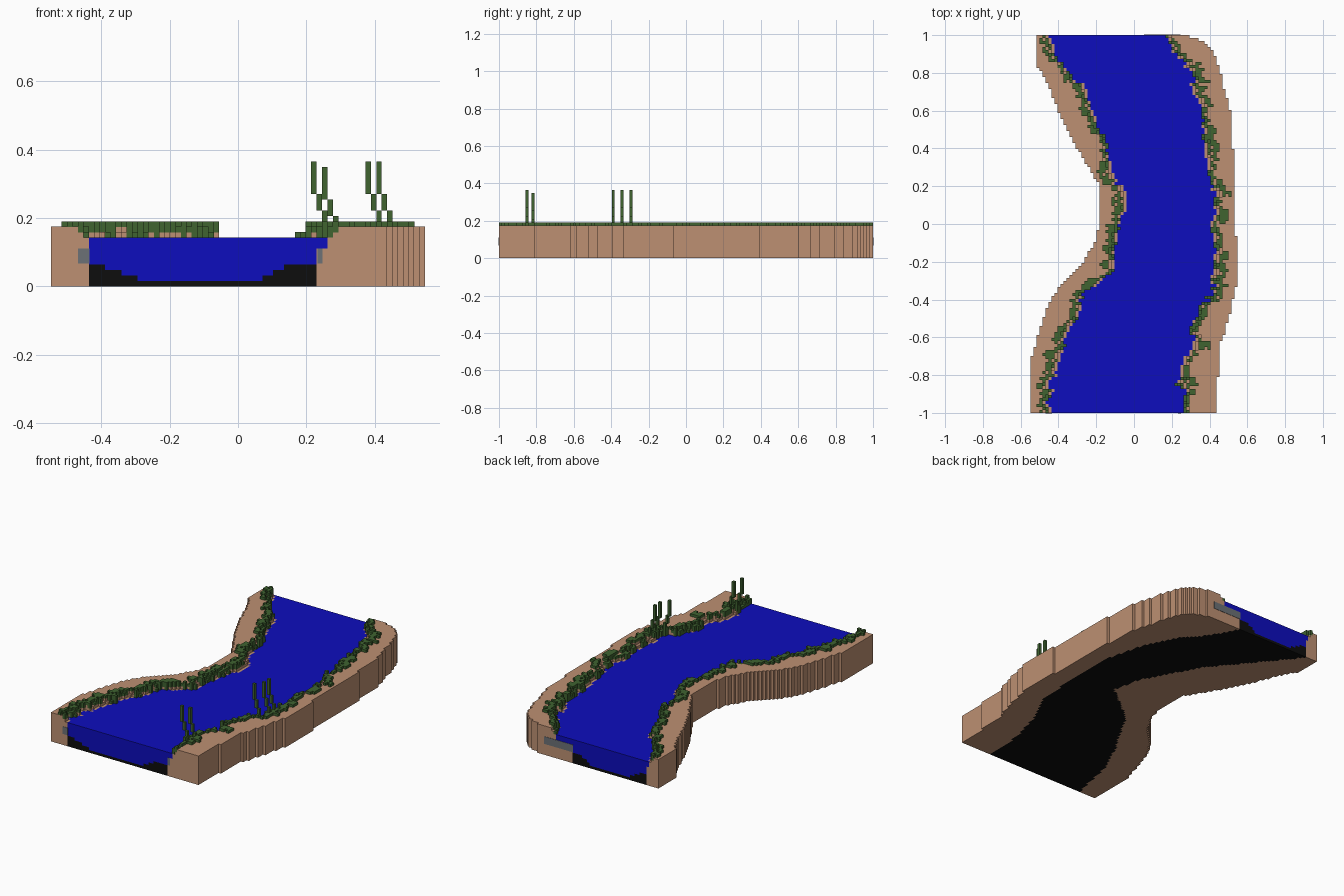
import bpy, bmesh, math, random

random.seed(7)
if "Cube" in bpy.data.objects:
    bpy.data.objects.remove(bpy.data.objects["Cube"], do_unlink=True)

ROWS = 126
V = 2.0 / ROWS                      # size of one block


def material(name, rgb):
    m = bpy.data.materials.new(name)
    m.use_nodes = True
    col = (*rgb, 1.0)
    m.diffuse_color = col
    m.node_tree.nodes["Principled BSDF"].inputs["Base Color"].default_value = col
    return m


EARTH = material("earth brown", (0.51, 0.28, 0.17))
WATER = material("river blue", (0.004, 0.004, 0.51))
BED = material("bed black", (0.004, 0.004, 0.004))
GREEN = material("plant green", (0.05, 0.125, 0.03))
ROCK = material("rock grey", (0.15, 0.165, 0.18))


def finish(name, bm, mat):
    bmesh.ops.recalc_face_normals(bm, faces=bm.faces[:])
    me = bpy.data.meshes.new(name)
    bm.to_mesh(me)
    bm.free()
    me.materials.append(mat)
    ob = bpy.data.objects.new(name, me)
    bpy.context.collection.objects.link(ob)
    return ob


def px(i):
    return (i + 0.5) * V


def rows_from(points, jitter=False):
    """Block column for every row, read along a (y, x) profile."""
    out, off = [], 0
    for j in range(ROWS):
        y = -1 + (j + 0.5) * V
        x = points[-1][1]
        if y <= points[0][0]:
            x = points[0][1]
        else:
            for (y0, x0), (y1, x1) in zip(points, points[1:]):
                if y0 <= y <= y1:
                    x = x0 + (x1 - x0) * (y - y0) / (y1 - y0)
                    break
        if jitter and random.random() < 0.35:
            off = random.choice((-1, 0, 0, 1))
        out.append(round(x / V - 0.5) + off)
    return out


def shift(rows, d):
    return [r + d for r in rows]


def slab(name, left, right, z0, z1, mat):
    """Stepped outline between two edges, extruded from layer z0 to z1."""
    def side(edge):
        pts = []
        for j, e in enumerate(edge):
            if j == 0 or edge[j - 1] != e:
                if j:
                    pts.append((px(edge[j - 1]), -1 + j * V))
                pts.append((px(e), -1 + j * V))
        pts.append((px(edge[-1]), 1.0))
        return pts
    outline = side(right) + side(left)[::-1]
    bm = bmesh.new()
    f = bm.faces.new([bm.verts.new((x, y, z0 * V)) for x, y in outline])
    top = bmesh.ops.extrude_face_region(bm, geom=[f])["geom"]
    verts = [g for g in top if isinstance(g, bmesh.types.BMVert)]
    bmesh.ops.translate(bm, verts=verts, vec=(0, 0, (z1 - z0) * V))
    bmesh.ops.triangulate(bm, faces=[g for g in bm.faces if len(g.verts) > 4])
    return finish(name, bm, mat)


def box(bm, x0, x1, y0, y1, z0, z1):
    v = bmesh.ops.create_cube(bm, size=1)["verts"]
    bmesh.ops.scale(bm, verts=v, vec=(x1 - x0, y1 - y0, z1 - z0))
    bmesh.ops.translate(bm, verts=v, vec=((x0 + x1) / 2, (y0 + y1) / 2, (z0 + z1) / 2))


# Edge profiles as (y, x)
outer_l = rows_from([(-1, -.54), (-.7, -.54), (-.6, -.51), (-.5, -.48), (-.4, -.44), (-.3, -.37),
                     (-.2, -.27), (-.1, -.21), (0, -.18), (.21, -.185), (.3, -.24), (.47, -.34),
                     (.6, -.40), (.7, -.44), (.79, -.48), (.82, -.51), (1, -.52)])
outer_r = rows_from([(-1, .43), (-.81, .43), (-.8, .45), (-.65, .45), (-.6, .47), (-.5, .50), (-.4, .525),
                     (-.3, .545), (-.06, .545), (-.05, .53), (.4, .53), (.41, .515), (.6, .51), (.7, .48),
                     (.8, .46), (.93, .41), (.96, .38), (1, .28)])
water_l = rows_from([(-1, -.44), (-.9, -.45), (-.8, -.42), (-.7, -.385), (-.6, -.35), (-.5, -.29),
                     (-.35, -.27), (-.3, -.17), (-.25, -.11), (-.05, -.10), (.05, -.06), (.17, -.06),
                     (.22, -.09), (.4, -.15), (.5, -.18), (.6, -.22), (.7, -.26), (.78, -.31),
                     (.85, -.38), (1, -.45)], True)
water_r = rows_from([(-1, .26), (-.75, .25), (-.6, .31), (-.45, .33), (-.38, .41), (-.2, .42), (0, .41),
                     (.2, .42), (.4, .39), (.5, .37), (.6, .36), (.7, .33), (.8, .29), (.9, .22),
                     (1, .17)], True)
bed_l = rows_from([(-1, -.435), (-.7, -.37), (-.5, -.28), (-.37, -.2), (-.19, -.10), (.02, .16),
                   (.2, .12), (.53, -.06), (.8, -.28), (1, -.445)])
bed_r = rows_from([(-1, .23), (-.75, .24), (-.5, .31), (-.3, .41), (.25, .42), (.5, .36), (.7, .26),
                   (.83, .15), (1, .05)])

# River bed: floor plus stepped shelves, with the water between them
slab("bed_floor", bed_l, bed_r, 0, 1, BED)
for k, fl, fr in ((1, .22, .24), (2, .15, .19), (3, .08, .14)):
    inner_l = [a + max(3, round(fl * (b - a))) for a, b in zip(bed_l, bed_r)]
    inner_r = [b - max(3, round(fr * (b - a))) for a, b in zip(bed_l, bed_r)]
    slab(f"bed_shelf_left_side_{k}", bed_l, inner_l, k, k + 1, BED)
    slab(f"bed_shelf_right_side_{k}", inner_r, bed_r, k, k + 1, BED)
    slab(f"water_channel_{k}", inner_l, inner_r, k, k + 1, WATER)
slab("water_deep", bed_l, bed_r, 4, 7, WATER)
slab("water_surface", water_l, water_r, 7, 9, WATER)

# Banks: broad base, then stepped ledges towards the water
for n, (inset_l, inset_r, z0, z1) in enumerate(((bed_l, bed_r, 0, 7), (water_l, water_r, 7, 9),
                                                (shift(water_l, -1), shift(water_r, 1), 9, 10),
                                                (shift(water_l, -2), shift(water_r, 2), 10, 11))):
    slab(f"west_bank_{n}", outer_l, inset_l, z0, z1, EARTH)
    slab(f"east_bank_{n}", inset_r, outer_r, z0, z1, EARTH)


# Low plants scattered along both shores
def shore_plants(name, edge, side):
    bm = bmesh.new()
    e = 0.0005
    start, width = 0, 4
    for j in range(ROWS):
        if j % 3 == 0:
            start = random.choice((0, 0, 1, 1, 2))
            width = random.choice((2, 3, 3, 4))
        y0 = -1 + j * V
        for k in range(start, start + width):
            if random.random() > 0.82:
                continue
            top = random.choice((10, 11, 12)) if k == 0 else random.choice((11, 12, 12)) if k == 1 else 12
            if k > 1 and random.random() < 0.012:
                top = 13
            base = (9, 10)[k] if k < 2 else 11
            if top <= base:
                continue
            i = edge[j] + k if side > 0 else edge[j] - 1 - k
            box(bm, px(i) - e, px(i + 1) + e, y0 - e, y0 + V + e, base * V - e, top * V)
    finish(name, bm, GREEN)


shore_plants("west_shore_plants", water_l, -1)
shore_plants("east_shore_plants", water_r, 1)

# Tall leaning reeds in two clumps: x of the tip, y, top layer
for n, (x, y, top) in enumerate(((.22, -.85, 23), (.252, -.82, 22), (.38, -.39, 23),
                                 (.41, -.345, 23), (.41, -.295, 23))):
    bm = bmesh.new()
    i = round(x / V - 1)
    y0 = -1 + round((y + 1) / V - 0.5) * V
    for step, (z0, z1) in enumerate(((top - 6, top), (top - 9, top - 6), (9, top - 9))):
        box(bm, px(i + step), px(i + step + 1), y0, y0 + V, z0 * V, z1 * V)
    finish(f"reed_{n + 1}", bm, GREEN)

# Rocks showing in the cut ends of the banks
for name, x0, x1, y in (("front_rock_west", -.468, -.435, -1), ("front_rock_east", .232, .248, -1),
                        ("back_rock", .052, .245, 1)):
    bm = bmesh.new()
    box(bm, x0, x1, y - .002, y + .002, 4.2 * V, 7 * V)
    finish(name, bm, ROCK)
